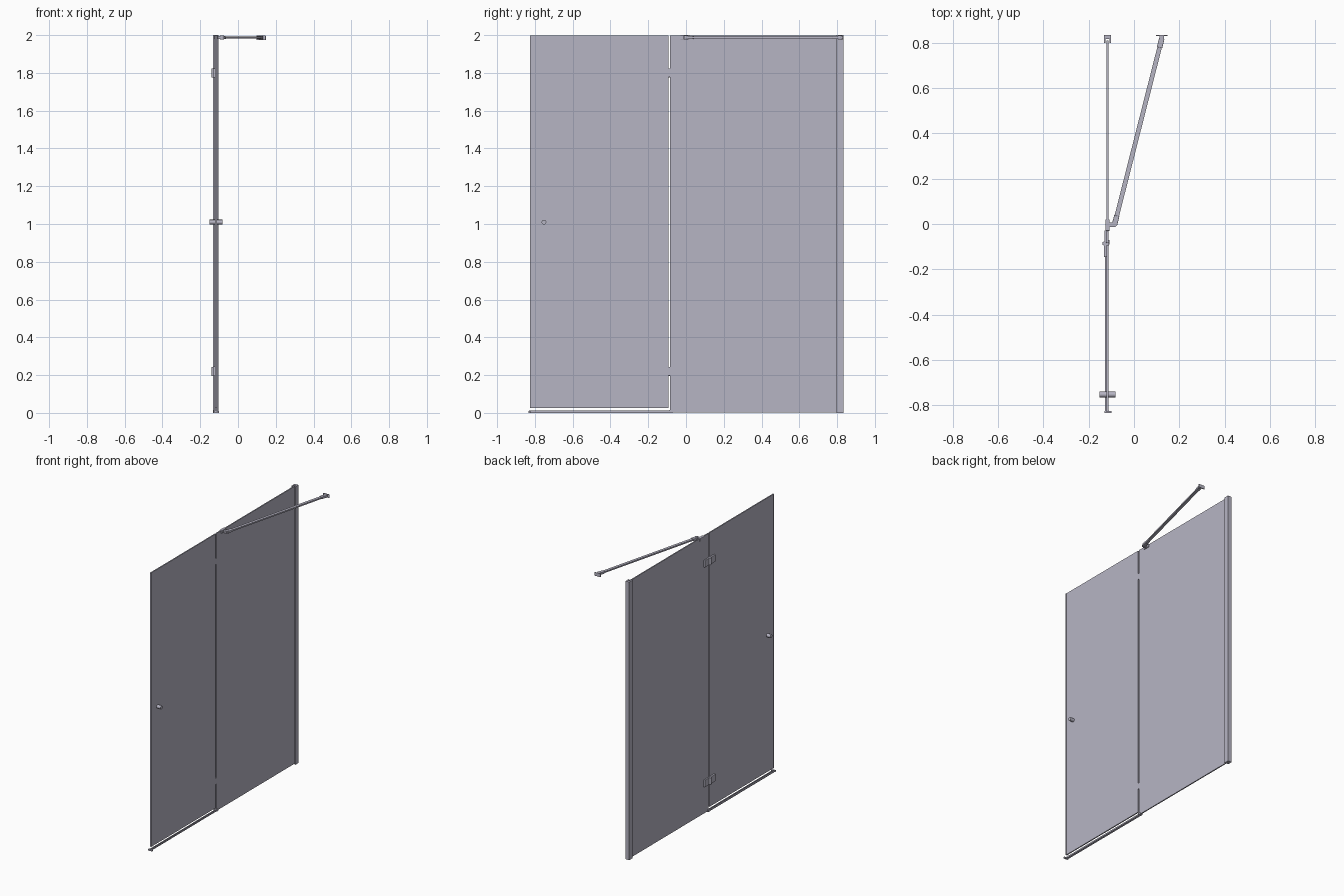
import bpy
import math
from mathutils import Vector

cube = bpy.data.objects.get("Cube")
if cube:
    bpy.data.objects.remove(cube, do_unlink=True)


def material(name, rgb):
    mat = bpy.data.materials.new(name)
    mat.use_nodes = True
    mat.diffuse_color = (*rgb, 1)
    mat.node_tree.nodes["Principled BSDF"].inputs["Base Color"].default_value = (*rgb, 1)
    return mat


GREY = material("pale lilac grey", (0.47, 0.46, 0.55))


def box(name, x, y, z, bevel=0):
    """Box spanning the given (min, max) ranges."""
    bpy.ops.mesh.primitive_cube_add(size=1)
    ob = bpy.context.object
    ob.name = name
    ob.location = [(a + b) / 2 for a, b in (x, y, z)]
    ob.scale = [b - a for a, b in (x, y, z)]
    bpy.ops.object.transform_apply(location=False, rotation=False, scale=True)
    ob.data.materials.append(GREY)
    if bevel:
        mod = ob.modifiers.new("soft edges", 'BEVEL')
        mod.width, mod.segments = bevel, 2
    return ob


def rod(name, start, end, radius, sides=24):
    """Cylinder running between two points."""
    start, end = Vector(start), Vector(end)
    axis = end - start
    bpy.ops.mesh.primitive_cylinder_add(vertices=sides, radius=radius, depth=axis.length,
                                        location=(start + end) / 2)
    ob = bpy.context.object
    ob.name = name
    ob.rotation_euler = axis.to_track_quat('Z', 'Y').to_euler()
    ob.data.materials.append(GREY)
    bpy.ops.object.shade_smooth_by_angle(angle=math.radians(35))
    return ob


GLASS = (-0.121, -0.113)

# Glass panels
box("door_glass", GLASS, (-0.823, -0.093), (0.027, 1.998))
box("fixed_glass", GLASS, (-0.084, 0.81), (0.003, 1.998))

# Seal down the free edge of the door
box("door_edge_seal", (-0.123, -0.111), (-0.826, -0.822), (0.027, 1.998))

# Wall channel: two side walls and a back
for side, x in (("left", (-0.109, -0.102)), ("right", (-0.132, -0.125))):
    box("wall_channel_" + side, x, (0.798, 0.834), (0, 2))
box("wall_channel_back", (-0.126, -0.108), (0.815, 0.834), (0, 2))

# Threshold under the door, with end stops
box("threshold_rail", (-0.128, -0.112), (-0.832, -0.075), (0, 0.006))
box("threshold_lip", (-0.121, -0.115), (-0.832, -0.075), (0.005, 0.013))
box("threshold_front_stop", (-0.131, -0.1), (-0.834, -0.824), (0, 0.01))
box("threshold_rear_stop", (-0.13, -0.108), (-0.09, -0.07), (0, 0.014))

# Hinges: door leaf, fixed leaf and pivot pin
for label, z in (("lower", 0.22), ("upper", 1.8)):
    box(label + "_hinge_door_leaf", (-0.133, -0.12), (-0.146, -0.094),
        (z - 0.025, z + 0.025), 0.002)
    box(label + "_hinge_fixed_leaf", (-0.131, -0.12), (-0.083, -0.028),
        (z - 0.025, z + 0.025), 0.002)
    box(label + "_hinge_bridge", (-0.128, -0.111), (-0.095, -0.082), (z - 0.022, z + 0.022))
    rod(label + "_hinge_pin", (-0.131, -0.086, z - 0.024), (-0.131, -0.086, z + 0.024), 0.009)

# Round door knob through the glass
rod("door_knob", (-0.152, -0.752, 1.01), (-0.082, -0.752, 1.01), 0.0125)

# Stabiliser bar with glass clamp and wall bracket
HEIGHT = 1.987
start, end = Vector((-0.085, 0.0, HEIGHT)), Vector((0.122, 0.815, HEIGHT))
along = (end - start).normalized()
middle = (start + end) / 2
half = (end - start).length / 2 - 0.02
bar = box("stabiliser_bar", (-0.01, 0.01), (-half, half), (-0.005, 0.005))
bar.location = middle
bar.rotation_euler.z = math.atan2(along.y, along.x) - math.pi / 2
for label, point, sign in (("clamp", start, 1), ("bracket", end, -1)):
    sleeve = box(label + "_sleeve", (-0.012, 0.012), (-0.02, 0.02), (-0.008, 0.008), 0.002)
    sleeve.location = point + along * sign * 0.018
    sleeve.rotation_euler.z = bar.rotation_euler.z
    rod(label + "_pivot", point - Vector((0, 0, 0.01)), point + Vector((0, 0, 0.01)), 0.011)
box("glass_clamp", (-0.126, -0.107), (-0.03, 0.02), (1.977, 2), 0.002)
box("clamp_arm", (-0.11, -0.082), (-0.014, 0.006), (1.98, 1.994))
box("wall_bracket_stem", (0.112, 0.132), (0.808, 0.83), (1.979, 1.995))
box("wall_bracket_plate", (0.097, 0.147), (0.828, 0.834), (1.973, 1.998), 0.002)
